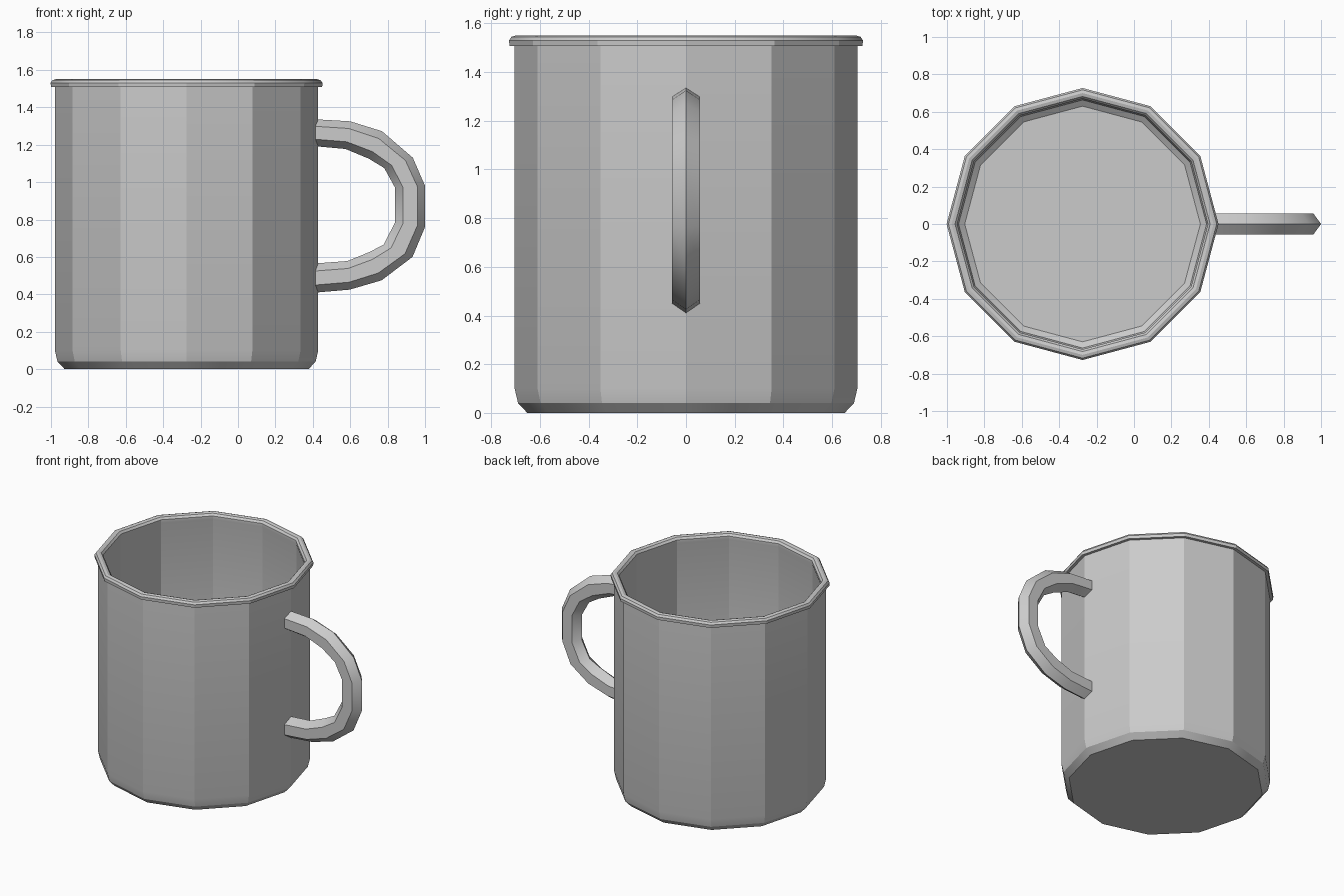
import bpy, bmesh, math
from mathutils import Vector

if "Cube" in bpy.data.objects:
    bpy.data.objects.remove(bpy.data.objects["Cube"])

CX, SIDES = -0.275, 12


def make_object(name, bm, angle):
    bmesh.ops.recalc_face_normals(bm, faces=bm.faces[:])
    mesh = bpy.data.meshes.new(name)
    bm.to_mesh(mesh)
    bm.free()
    ob = bpy.data.objects.new(name, mesh)
    bpy.context.collection.objects.link(ob)
    bpy.ops.object.select_all(action='DESELECT')
    ob.select_set(True)
    bpy.context.view_layer.objects.active = ob
    bpy.ops.object.shade_smooth_by_angle(angle=math.radians(angle))
    return ob


def skin(bm, rings):
    # quads between successive closed rings, ends capped
    for a, b in zip(rings, rings[1:]):
        n = len(a)
        for i in range(n):
            j = (i + 1) % n
            bm.faces.new((a[i], a[j], b[j], b[i]))
    bm.faces.new(rings[0])
    bm.faces.new(rings[-1])


# Cup: outer wall, rolled rim, inner wall and floor as one 12-sided lathe
profile = [(0.652, 0), (0.69, 0.04), (0.704, 0.10), (0.704, 1.508),
           (0.725, 1.508), (0.727, 1.53), (0.717, 1.545), (0.70, 1.55),
           (0.682, 1.545), (0.67, 1.53), (0.67, 1.508), (0.675, 1.49),
           (0.675, 0.10), (0.663, 0.055), (0.63, 0.03)]
bm = bmesh.new()
rings = []
for r, z in profile:
    rings.append([bm.verts.new((CX + r * math.cos(math.tau * i / SIDES),
                                r * math.sin(math.tau * i / SIDES), z))
                  for i in range(SIDES)])
skin(bm, rings)
make_object("mug_body", bm, 28)

# Handle: hexagonal section swept between outer and inner ridge lines
outer = [(0.41, 1.336), (0.60, 1.325), (0.77, 1.272), (0.935, 1.13), (1.0, 0.98),
         (1.0, 0.76), (0.933, 0.60), (0.768, 0.475), (0.597, 0.425), (0.41, 0.409)]
inner = [(0.41, 1.192), (0.575, 1.177), (0.70, 1.125), (0.782, 1.075), (0.84, 0.97),
         (0.84, 0.785), (0.778, 0.665), (0.70, 0.625), (0.585, 0.578), (0.41, 0.565)]
section = [(0, 0), (0.26, 0.057), (0.74, 0.057), (1, 0), (0.74, -0.057), (0.26, -0.057)]
bm = bmesh.new()
rings = []
for o, i in zip(outer, inner):
    a, b = Vector((o[0], 0, o[1])), Vector((i[0], 0, i[1]))
    rings.append([bm.verts.new(a.lerp(b, t) + Vector((0, y, 0))) for t, y in section])
skin(bm, rings)
make_object("handle", bm, 28)
